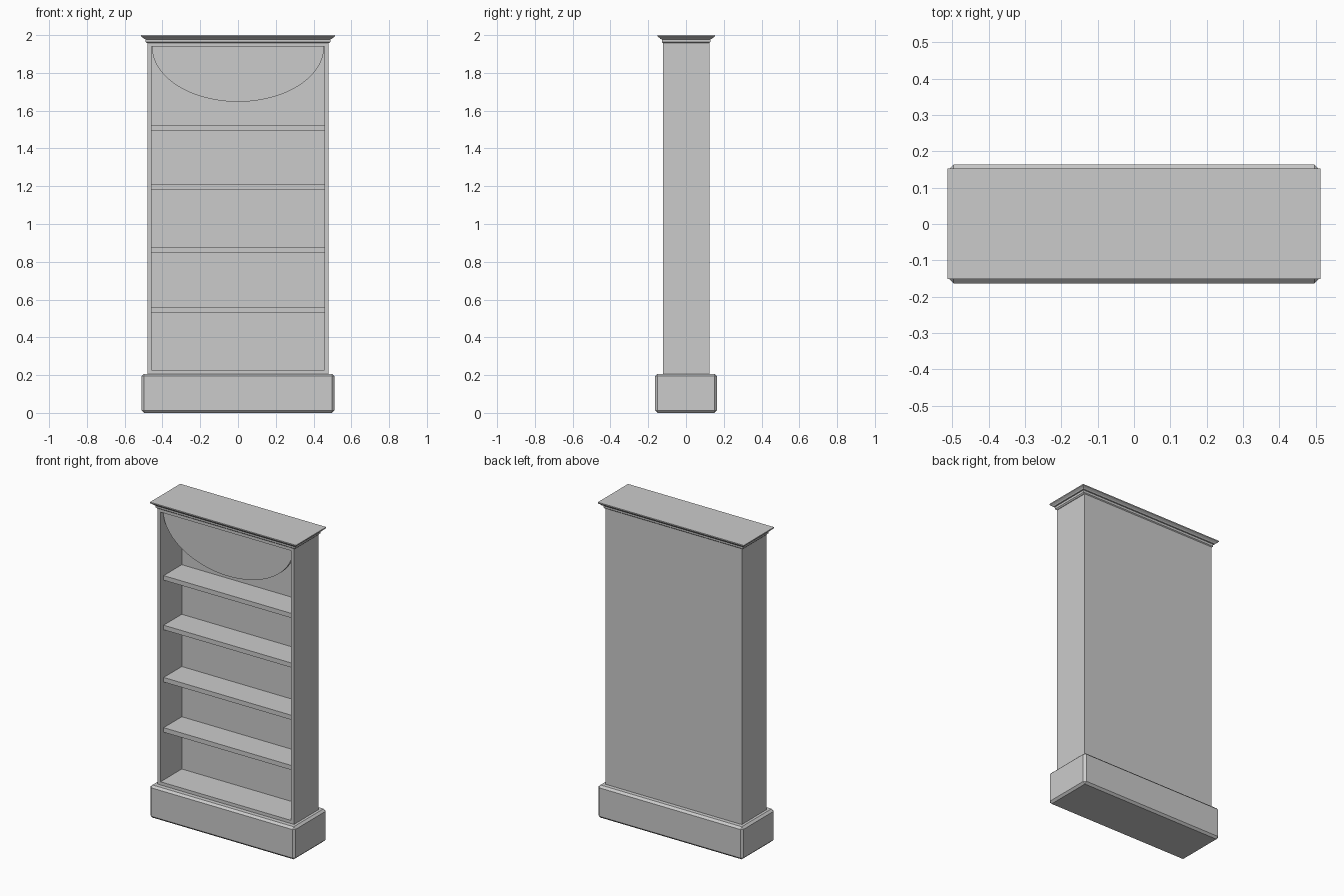
import bpy, bmesh, math

if "Cube" in bpy.data.objects:
    bpy.data.objects.remove(bpy.data.objects["Cube"])


def make_object(name, bm):
    bmesh.ops.recalc_face_normals(bm, faces=bm.faces)
    mesh = bpy.data.meshes.new(name)
    bm.to_mesh(mesh)
    bm.free()
    obj = bpy.data.objects.new(name, mesh)
    bpy.context.collection.objects.link(obj)
    return obj


def box(name, x0, x1, y0, y1, z0, z1, bevel=0):
    bm = bmesh.new()
    bmesh.ops.create_cube(bm, size=1)
    for v in bm.verts:
        v.co.x = x0 if v.co.x < 0 else x1
        v.co.y = y0 if v.co.y < 0 else y1
        v.co.z = z0 if v.co.z < 0 else z1
    if bevel:
        bmesh.ops.bevel(bm, geom=bm.edges[:], offset=bevel, segments=1, affect='EDGES')
    return make_object(name, bm)


def moulding(name, half_x, y0, y1, profile):
    """Stack rectangular rings, each (overhang, z), into a mitred moulding."""
    bm = bmesh.new()
    rings = []
    for o, z in profile:
        x = half_x + o
        rings.append([bm.verts.new(c) for c in (
            (-x, y0 - o, z), (x, y0 - o, z), (x, y1 + o, z), (-x, y1 + o, z))])
    for a, b in zip(rings, rings[1:]):
        for i in range(4):
            j = (i + 1) % 4
            bm.faces.new((a[i], a[j], b[j], b[i]))
    bm.faces.new(rings[0])
    bm.faces.new(rings[-1])
    return make_object(name, bm)


HALF, INNER = 0.48, 0.458        # carcass outer and inner half width
FRONT, BACK = -0.123, 0.125      # carcass depth
BACK_IN, INSET = 0.09, -0.092    # back panel face, recessed shelf front
FLOOR, CEILING = 0.227, 1.94

# Plinth with chamfered edges
box("plinth", -0.51, 0.51, -0.163, 0.163, 0, 0.207, 0.013)

# Carcass
for side, s in (("left", -1), ("right", 1)):
    a, b = sorted((s * INNER, s * HALF))
    box(side + "_side", a, b, FRONT, BACK, 0.2, 1.97)
box("back_panel", -INNER, INNER, BACK_IN, BACK, 0.2, 1.97)
box("bottom_board", -INNER, INNER, FRONT, BACK_IN, 0.2, FLOOR)
box("top_board", -INNER, INNER, FRONT, BACK_IN, CEILING, 1.97)

# Shelves
for i, z in enumerate((0.53, 0.849, 1.181, 1.496)):
    box(f"shelf_{i + 1}", -INNER, INNER, INSET, BACK_IN, z, z + 0.029)

# Half-ellipse panel hanging under the top board
bm = bmesh.new()
N = 48
arc = [bm.verts.new((0.456 * math.cos(math.pi * i / N), -0.1,
                     CEILING - 0.293 * math.sin(math.pi * i / N))) for i in range(N + 1)]
face = bm.faces.new(arc)
ext = bmesh.ops.extrude_face_region(bm, geom=[face])
bmesh.ops.translate(bm, vec=(0, 0.02, 0),
                    verts=[g for g in ext["geom"] if isinstance(g, bmesh.types.BMVert)])
make_object("arched_valance", bm)

# Crown moulding
moulding("crown", HALF, FRONT + 0.005, BACK - 0.005, [
    (0.003, 1.957), (0.010, 1.964), (0.010, 1.978), (0.017, 1.979),
    (0.022, 1.985), (0.031, 1.991), (0.033, 1.993), (0.033, 2.0)])
